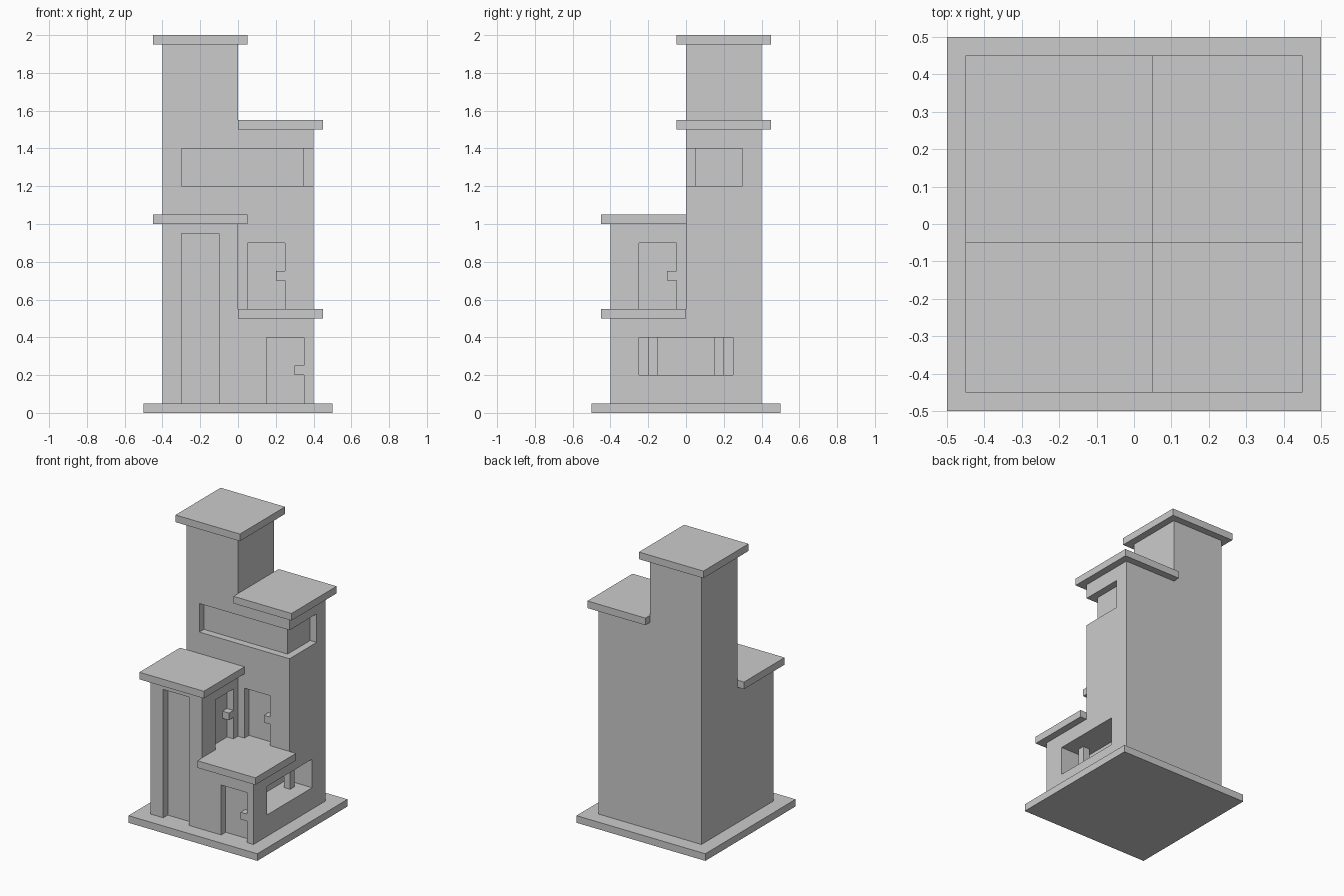
import bpy

if "Cube" in bpy.data.objects:
    bpy.data.objects.remove(bpy.data.objects["Cube"])


def box(name, x, y, z):
    """Axis-aligned box from (min, max) ranges."""
    verts = [(a, b, c) for c in z for a, b in
             ((x[0], y[0]), (x[1], y[0]), (x[1], y[1]), (x[0], y[1]))]
    faces = [(3, 2, 1, 0), (4, 5, 6, 7), (0, 1, 5, 4),
             (1, 2, 6, 5), (2, 3, 7, 6), (3, 0, 4, 7)]
    mesh = bpy.data.meshes.new(name)
    mesh.from_pydata(verts, [], faces)
    obj = bpy.data.objects.new(name, mesh)
    bpy.context.collection.objects.link(obj)
    return obj


def boolean(target, tool, operation):
    """Apply a boolean and remove the helper."""
    mod = target.modifiers.new(operation, 'BOOLEAN')
    mod.operation = operation
    mod.solver = 'EXACT'
    mod.object = tool
    bpy.context.view_layer.objects.active = target
    bpy.ops.object.modifier_apply(modifier=mod.name)
    bpy.data.objects.remove(tool)


B = 0.05   # top of plinth, also the roof thickness and recess depth
E = 0.02   # cutter overshoot outside the walls

# Plinth
box("plinth", (-0.5, 0.5), (-0.5, 0.5), (0, B))

# Four stepped towers merged into one body
L, R = (-0.4, 0), (0, 0.4)
walls = box("walls", L, R, (B, 1.95))
for x, y, top in ((R, R, 1.5), (L, L, 1.0), (R, L, 0.5)):
    boolean(walls, box("tower", x, y, (B, top)), 'UNION')

# Door recesses, corner window and display window
cuts = (
    ((-0.3, -0.1), (-0.4 - E, -0.35), (B - E, 0.95)),   # tall front doorway
    ((0.15, 0.35), (-0.4 - E, -0.35), (B - E, 0.4)),    # lower front door
    ((0.05, 0.25), (-E, 0.05), (0.55, 0.9)),            # terrace door, back
    ((-0.05, E), (-0.25, -0.05), (0.55, 0.9)),          # terrace door, side
    ((-0.3, 0.4 + E), (-E, 0.05), (1.2, 1.4)),          # corner window, front
    ((0.35, 0.4 + E), (-E, 0.3), (1.2, 1.4)),           # corner window, side
    ((0.2, 0.4 + E), (-0.25, 0.25), (0.2, 0.4)),        # display window
)
for x, y, z in cuts:
    boolean(walls, box("cutter", x, y, z), 'DIFFERENCE')

# Door handles, flush with the walls
box("front_door_handle", (0.3, 0.35), (-0.4, -0.35), (0.2, 0.25))
box("terrace_back_handle", (0.2, 0.25), (0, 0.05), (0.7, 0.75))
box("terrace_side_handle", (-0.05, 0), (-0.1, -0.05), (0.7, 0.75))

# Posts inside the display window
for name, y in (("window_post_front", -0.2), ("window_post_back", 0.15)):
    box(name, (0.25, 0.3), (y, y + 0.05), (0.2, 0.4))

# Flat roof slabs
for name, x, y, z in (
        ("roof_tallest", (-0.45, 0.05), (-0.05, 0.45), 1.95),
        ("roof_back_right", (0, 0.45), (-0.05, 0.45), 1.5),
        ("roof_front_left", (-0.45, 0.05), (-0.45, 0), 1.0),
        ("roof_terrace", (0, 0.45), (-0.45, 0), 0.5)):
    box(name, x, y, (z, z + B))
